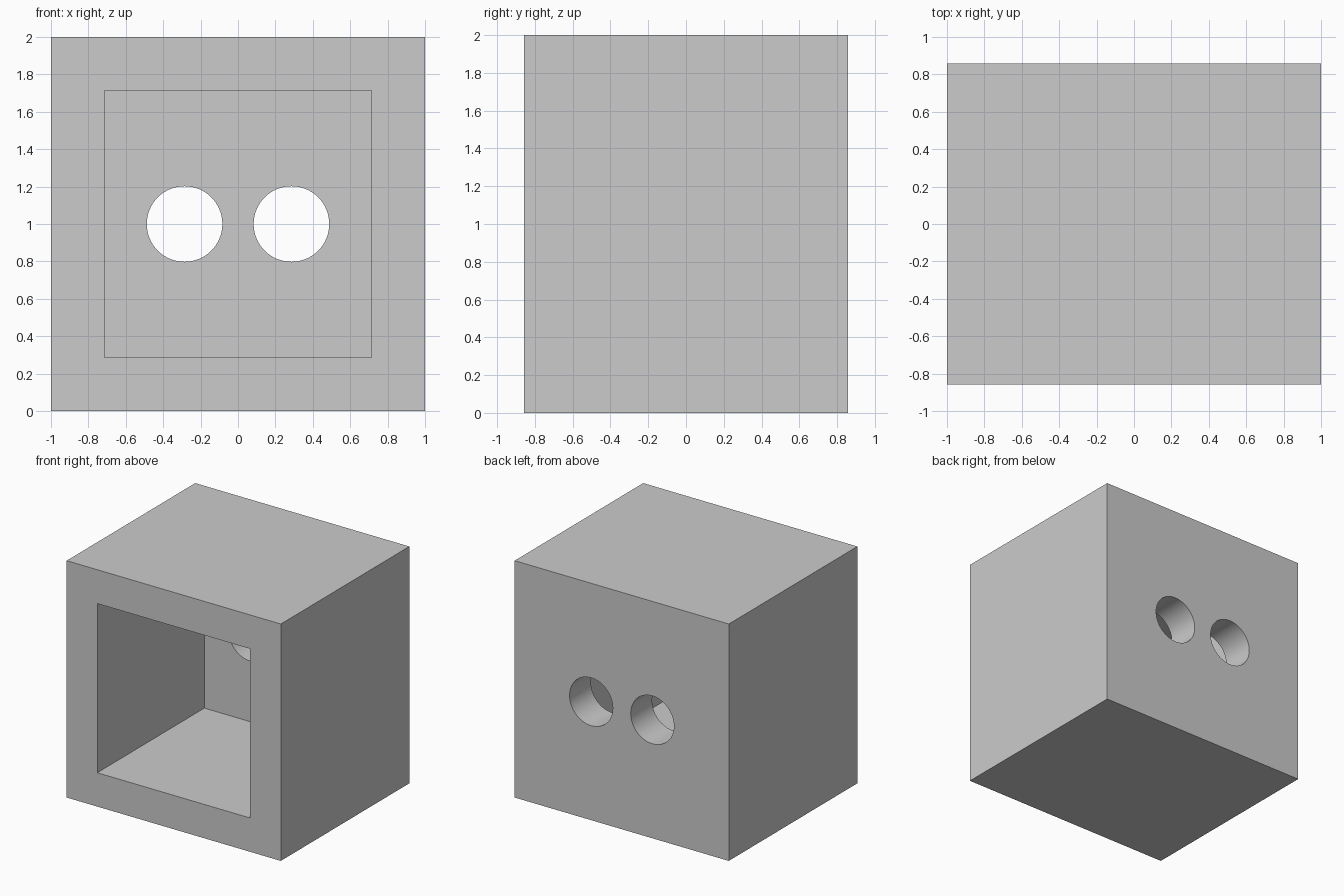
import bpy
from math import pi

cube = bpy.data.objects.get("Cube")
if cube:
    bpy.data.objects.remove(cube, do_unlink=True)

WALL = 2 / 7
DEPTH = 6 * WALL
BACK = DEPTH / 2

# Plain grey material
grey = bpy.data.materials.new("plain_grey")
grey.use_nodes = True
colour = (0.6, 0.6, 0.6, 1)
grey.diffuse_color = colour
grey.node_tree.nodes["Principled BSDF"].inputs["Base Color"].default_value = colour


def box(name, size, location):
    bpy.ops.mesh.primitive_cube_add(size=1, location=location)
    obj = bpy.context.object
    obj.name = name
    obj.scale = size
    bpy.ops.object.transform_apply(location=False, rotation=False, scale=True)
    obj.data.materials.append(grey)
    return obj


def cut(target, cutter):
    mod = target.modifiers.new(cutter.name, 'BOOLEAN')
    mod.operation = 'DIFFERENCE'
    mod.solver = 'EXACT'
    mod.object = cutter
    bpy.context.view_layer.objects.active = target
    bpy.ops.object.modifier_apply(modifier=mod.name)
    bpy.data.objects.remove(cutter, do_unlink=True)


# Solid block, hollowed from the front
housing = box("housing", (2, DEPTH, 2), (0, 0, 1))
cut(housing, box("pocket_cutter", (2 - 2 * WALL, DEPTH, 2 - 2 * WALL), (0, -WALL, 1)))

# Two round holes through the back wall
for side in (-1, 1):
    bpy.ops.mesh.primitive_cylinder_add(vertices=64, radius=0.202, depth=3 * WALL,
                                        location=(side * WALL, BACK - WALL / 2, 1),
                                        rotation=(pi / 2, 0, 0))
    hole = bpy.context.object
    hole.name = "hole_cutter"
    hole.data.materials.append(grey)
    cut(housing, hole)

# Smooth hole walls, crisp box edges
bpy.ops.object.select_all(action='DESELECT')
housing.select_set(True)
bpy.context.view_layer.objects.active = housing
bpy.ops.object.shade_smooth_by_angle(angle=pi / 6)
